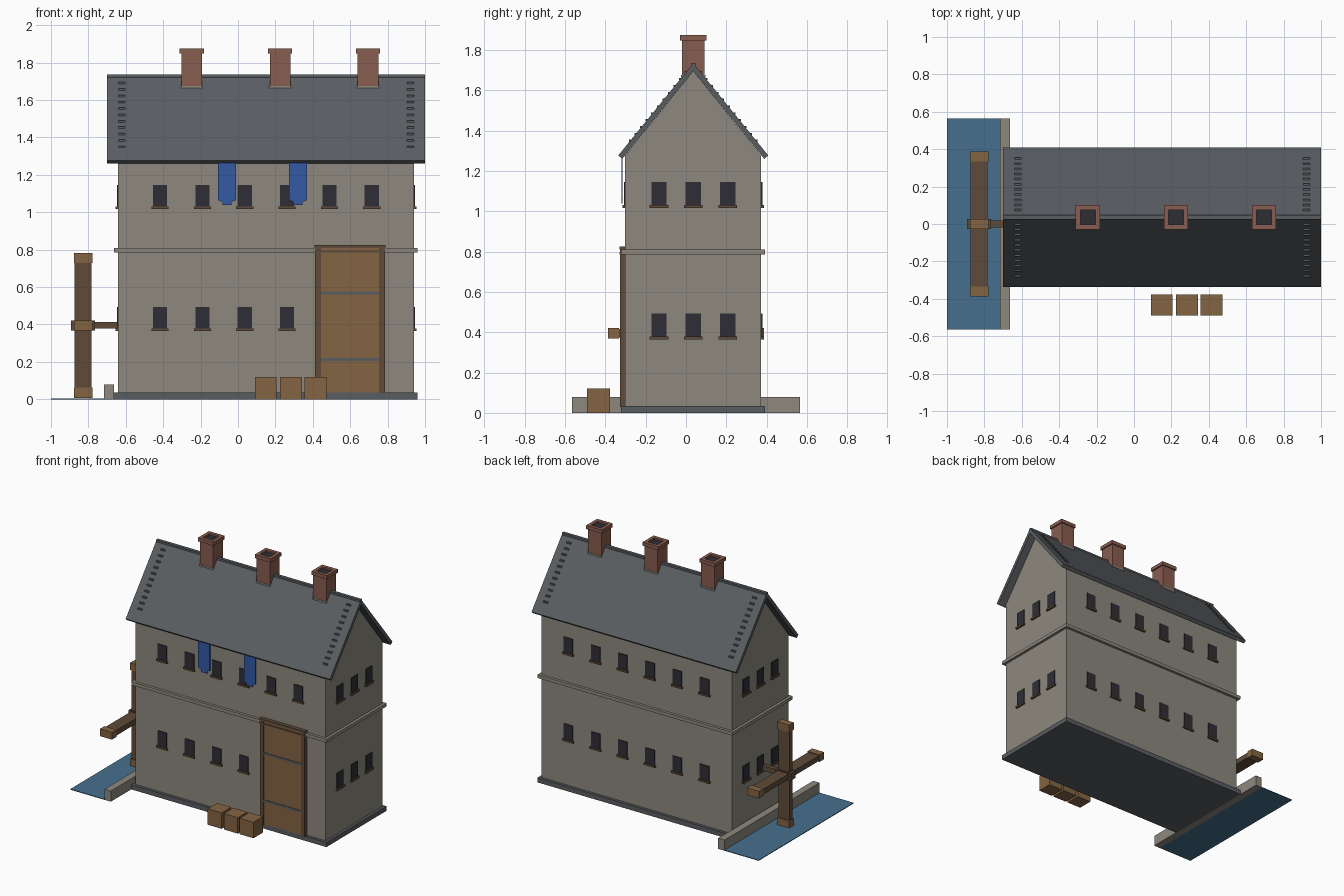
import bpy

cube = bpy.data.objects.get("Cube")
if cube:
    bpy.data.objects.remove(cube, do_unlink=True)


def material(name, *rgb):
    m = bpy.data.materials.new(name)
    m.use_nodes = True
    m.diffuse_color = (*rgb, 1)
    m.node_tree.nodes["Principled BSDF"].inputs["Base Color"].default_value = (*rgb, 1)
    return m


STONE = material("grey stone", 0.27, 0.25, 0.21)
SLATE = material("dark slate", 0.10, 0.11, 0.12)
BRICK = material("red brick", 0.25, 0.11, 0.08)
OAK = material("light wood", 0.23, 0.13, 0.055)
BEAM = material("dark wood", 0.115, 0.07, 0.04)
GLASS = material("dark glass", 0.027, 0.027, 0.036)
WATER = material("water blue", 0.06, 0.16, 0.27)
CLOTH = material("banner blue", 0.033, 0.10, 0.37)


def mesh(name, verts, faces, mat):
    me = bpy.data.meshes.new(name)
    me.from_pydata(verts, [], faces)
    me.materials.append(mat)
    ob = bpy.data.objects.new(name, me)
    bpy.context.collection.objects.link(ob)
    return ob


def prism(name, profile, a, b, mat, axis="x"):
    """Extrude a closed profile of (u, z) points along x or y from a to b."""
    n = len(profile)
    if axis == "x":
        verts = [(t, u, z) for t in (a, b) for u, z in profile]
    else:
        verts = [(u, t, z) for t in (b, a) for u, z in profile]
    faces = [tuple(reversed(range(n))), tuple(range(n, 2 * n))]
    faces += [(i, (i + 1) % n, n + (i + 1) % n, n + i) for i in range(n)]
    return mesh(name, verts, faces, mat)


def box(name, x, y, z, mat):
    """Box from (low, high) pairs on each axis."""
    rect = [(y[0], z[0]), (y[1], z[0]), (y[1], z[1]), (y[0], z[1])]
    return prism(name, rect, x[0], x[1], mat)


def span(c, half):
    return (c - half, c + half)


# Main dimensions
YC, SLOPE, RIDGE = 0.036, 1.235, 1.735
X0, X1, Y0, Y1 = -0.642, 0.941, -0.302, 0.373

# House body with gables
prism("house_walls", [(Y0, 0.01), (Y1, 0.01), (Y1, 1.275), (YC, 1.695), (Y0, 1.275)],
      X0, X1, STONE)
box("plinth", (X0 - 0.02, X1 + 0.02), (Y0 - 0.02, Y1 + 0.02), (0, 0.035), SLATE)
box("floor_band", (X0 - 0.02, X1 + 0.02), (Y0 - 0.02, Y1 + 0.02), (0.785, 0.81), STONE)

# Roof slopes, ridge cap and the stepped slates above each gable wall
for side, label in ((-1, "front"), (1, "back")):
    slab = [(YC, RIDGE - 0.04), (YC, RIDGE), (YC + side * 0.372, 1.277), (YC + side * 0.352, 1.26)]
    prism(label + "_roof", slab if side < 0 else slab[::-1], -0.70, 1.0, SLATE)
    for x in (-0.622, 0.922):
        for i in range(11):
            z = 1.35 + 0.034 * i
            y = YC + side * (RIDGE - z) / SLOPE
            box(label + "_gable_slate", span(x, 0.018), span(y, 0.007), span(z, 0.005), SLATE)
box("ridge_cap", (-0.70, 1.0), span(YC, 0.012), (1.715, RIDGE), SLATE)

# Chimneys with hollow caps
for x in (-0.247, 0.225, 0.695):
    box("chimney_shaft", span(x, 0.055), span(YC, 0.057), (1.665, 1.85), BRICK)
    box("chimney_flashing", span(x, 0.058), span(YC, 0.06), (1.663, 1.675), STONE)
    box("chimney_flue", span(x, 0.04), span(YC, 0.04), (1.84, 1.862), GLASS)
    for s in (-1, 1):
        box("chimney_cap_side", span(x + s * 0.0525, 0.0125), span(YC, 0.065), (1.848, 1.875), BRICK)
        box("chimney_cap_end", span(x, 0.04), span(YC + s * 0.0525, 0.0125), (1.848, 1.875), BRICK)


# Windows with wooden sills
def window(u, z, wall, out, along_x):
    def place(name, half, depth, zr, mat):
        d = sorted((wall - out * 0.01, wall + out * depth))
        if along_x:
            box(name, span(u, half), d, zr, mat)
        else:
            box(name, d, span(u, half), zr, mat)
    place("window_pane", 0.038, 0.006, (z, z + 0.12), GLASS)
    place("window_sill", 0.046, 0.014, (z - 0.008, z + 0.006), BEAM)


for z in (0.373, 1.025):
    for i in range(6):
        x = -0.417 + 0.2265 * i
        window(x, z, Y1, 1, True)
        if z > 1 or i < 4:
            window(x, z, Y0, -1, True)
    for y in (-0.134, 0.036, 0.207):
        window(y, z, X1, 1, False)
        window(y, z, X0, -1, False)

# Tall door with posts, lintel and iron straps
box("door_panel", (0.44, 0.76), (-0.324, Y0), (0.035, 0.812), OAK)
for x in (0.428, 0.77):
    box("door_post", span(x, 0.015), (-0.328, Y0), (0.03, 0.812), BEAM)
box("door_lintel", (0.41, 0.788), (-0.33, Y0), (0.785, 0.795), BEAM)
box("door_head", (0.41, 0.788), (-0.33, Y0), (0.81, 0.825), BEAM)
for z in (0.212, 0.567):
    box("door_strap", (0.443, 0.755), (-0.328, -0.31), span(z, 0.008), SLATE)

# Hanging banners
for x in (-0.059, 0.321):
    outline = [(-0.048, 1.265), (-0.048, 1.065), (-0.025, 1.055), (-0.025, 1.038),
               (0.025, 1.038), (0.025, 1.055), (0.048, 1.065), (0.048, 1.265)]
    prism("banner", [(x + u, z) for u, z in outline], -0.321, -0.314, CLOTH, "y")

# Crates
for x in (0.149, 0.283, 0.414):
    box("crate", span(x, 0.058), (-0.49, -0.377), (0, 0.12), OAK)

# Mill stream and bank wall
box("stream", (-1.0, -0.71), (-0.565, 0.565), (0, 0.005), WATER)
box("bank_wall", (-0.716, -0.663), (-0.565, 0.565), (0, 0.08), STONE)

# Water wheel: crossed spokes, paddles, hub and axle
WX, WZ = -0.828, 0.395
box("wheel_upright", span(WX, 0.046), span(0, 0.02), span(WZ, 0.38), BEAM)
box("wheel_crossbar", span(WX, 0.046), span(0, 0.38), span(WZ, 0.02), BEAM)
for s in (-1, 1):
    box("wheel_paddle", span(WX, 0.05), span(0, 0.027), span(WZ + s * 0.36, 0.027), OAK)
    box("wheel_paddle", span(WX, 0.05), span(s * 0.36, 0.027), span(WZ, 0.027), OAK)
box("wheel_hub", span(WX, 0.064), span(0, 0.027), span(WZ, 0.027), BEAM)
box("wheel_axle", (-0.77, X0 + 0.02), span(0, 0.018), span(WZ, 0.018), BEAM)
